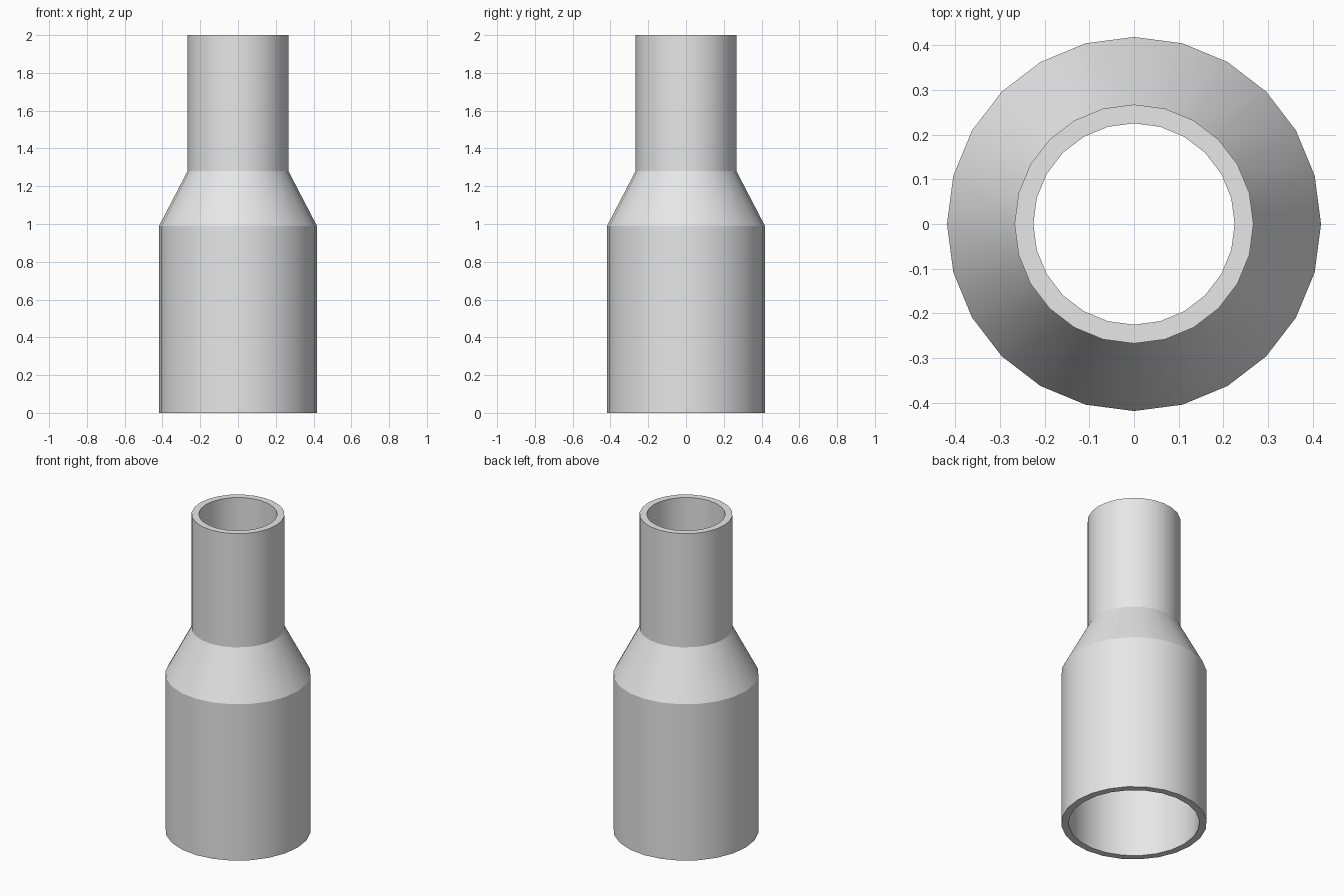
import bpy, bmesh, math

if "Cube" in bpy.data.objects:
    bpy.data.objects.remove(bpy.data.objects["Cube"])

SIDES = 24
# Closed wall section (radius, height): outside going up, then inside going down
SECTION = [(0.418, 0.0), (0.418, 0.99), (0.267, 1.28), (0.267, 2.0),
           (0.225, 2.0), (0.225, 1.28), (0.376, 0.99), (0.376, 0.0)]

grey = bpy.data.materials.new("light_grey")
grey.diffuse_color = (0.8, 0.8, 0.8, 1.0)
grey.use_nodes = True
grey.node_tree.nodes["Principled BSDF"].inputs["Base Color"].default_value = grey.diffuse_color

# Hollow reducing sleeve: the wall section turned around z
bm = bmesh.new()
rings = []
for radius, height in SECTION:
    ring = []
    for i in range(SIDES):
        a = 2 * math.pi * i / SIDES
        ring.append(bm.verts.new((radius * math.cos(a), radius * math.sin(a), height)))
    rings.append(ring)
for k, low in enumerate(rings):
    high = rings[(k + 1) % len(rings)]
    for i in range(SIDES):
        j = (i + 1) % SIDES
        bm.faces.new((low[i], low[j], high[j], high[i]))
bmesh.ops.recalc_face_normals(bm, faces=bm.faces[:])

mesh = bpy.data.meshes.new("reducer_sleeve")
bm.to_mesh(mesh)
bm.free()
mesh.materials.append(grey)
sleeve = bpy.data.objects.new("reducer_sleeve", mesh)
bpy.context.collection.objects.link(sleeve)

# Smooth round walls, crisp rims and shoulder edges
bpy.context.view_layer.objects.active = sleeve
sleeve.select_set(True)
bpy.ops.object.shade_smooth_by_angle(angle=math.radians(20))
